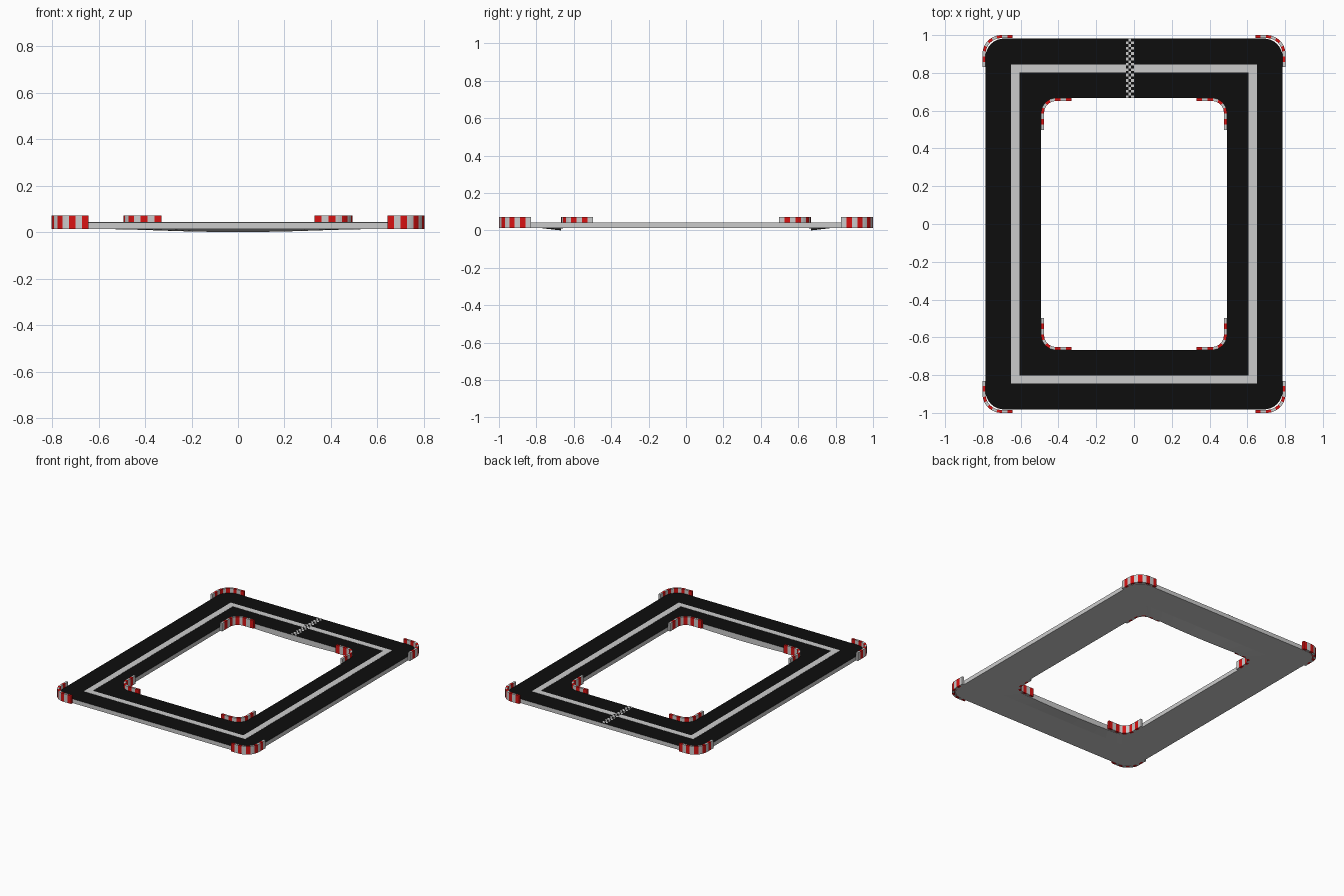
import bpy
from math import sin, cos, pi

if "Cube" in bpy.data.objects:
    bpy.data.objects.remove(bpy.data.objects["Cube"])

Z0, Z1 = 0.012, 0.042      # slab underside and road surface
WALL_TOP = 0.071


def material(name, rgb):
    m = bpy.data.materials.new(name)
    m.diffuse_color = (*rgb, 1)
    m.use_nodes = True
    m.node_tree.nodes["Principled BSDF"].inputs["Base Color"].default_value = m.diffuse_color
    return m


BLACK = material("asphalt_black", (0.004, 0.004, 0.004))
RED = material("kerb_red", (0.7, 0.006, 0.006))


def build(name, verts, faces, mats=(), indices=None):
    me = bpy.data.meshes.new(name)
    me.from_pydata(verts, [], faces)
    for m in mats:
        me.materials.append(m)
    if indices:
        me.polygons.foreach_set("material_index", indices)
    me.update()
    ob = bpy.data.objects.new(name, me)
    bpy.context.collection.objects.link(ob)
    return ob


def rounded_loop(hx, hy, r, z, arc=8, side=10, dip=0.0):
    """Counter-clockwise rounded rectangle with evenly divided sides."""
    corners = []
    for k, (sx, sy) in enumerate(((1, 1), (-1, 1), (-1, -1), (1, -1))):
        corners.append([(sx * (hx - r) + r * cos((k + i / arc) * pi / 2),
                         sy * (hy - r) + r * sin((k + i / arc) * pi / 2))
                        for i in range(arc + 1)])
    pts = []
    for k in range(4):
        pts += corners[k]
        a, b = corners[k][-1], corners[(k + 1) % 4][0]
        pts += [(a[0] + (b[0] - a[0]) * i / side, a[1] + (b[1] - a[1]) * i / side)
                for i in range(1, side)]
    return [(x, y, z - (dip * max(0, 1 - (x / 0.45) ** 2) if abs(y) > hy - 0.01 else 0))
            for x, y in pts]


def ring(name, loops, black_band=None):
    """Skin a closed series of loops into a ring-shaped solid."""
    n, m = len(loops[0]), len(loops)
    faces, idx = [], []
    for j in range(m):
        for i in range(n):
            i2, j2 = (i + 1) % n, (j + 1) % m
            faces.append((j * n + i, j * n + i2, j2 * n + i2, j2 * n + i))
            idx.append(1 if j == black_band else 0)
    return build(name, [v for l in loops for v in l], faces, (None, BLACK), idx)


# Road slab: black surface, grey sides, underside sagging slightly at both short ends
ring("road_slab", [
    rounded_loop(0.787, 0.982, 0.10, Z1),
    rounded_loop(0.492, 0.667, 0.08, Z1),
    rounded_loop(0.492, 0.667, 0.08, Z0, dip=Z0),
    rounded_loop(0.59, 0.77, 0.09, Z0),
    rounded_loop(0.787, 0.982, 0.10, Z0)][::-1], black_band=3)


# Centre line: square-cornered frame lying on the road
def square(hx, hy, z):
    return [(hx, hy, z), (-hx, hy, z), (-hx, -hy, z), (hx, -hy, z)]


ring("lane_line", [square(0.605, 0.803, Z1), square(0.605, 0.803, Z1 + 0.001),
                   square(0.65, 0.845, Z1 + 0.001), square(0.65, 0.845, Z1)])

# Finish line: chequered strip across the back straight
cols, rows = 3, 22
x0, x1, y0, y1, zf = -0.043, -0.001, 0.667, 0.981, Z1 + 0.002
verts = [(x0 + (x1 - x0) * i / cols, y0 + (y1 - y0) * j / rows, zf)
         for j in range(rows + 1) for i in range(cols + 1)]
faces = [(j * 4 + i, j * 4 + i + 1, j * 4 + i + 5, j * 4 + i + 4)
         for j in range(rows) for i in range(cols)]
build("finish_line", verts, faces, (None, BLACK),
      [(i + j) % 2 for j in range(rows) for i in range(cols)])


# Striped corner walls, one corner mirrored to all four
def corner_wall(name, hx, hy, r, x_end, y_end, thick, stripes=10, sub=3):
    leg_y, arc = hy - r - y_end, r * pi / 2
    leg_x = hx - r - x_end
    total = leg_y + arc + leg_x

    def at(s, off):
        """Point on the wall path at length s, shifted inward by off."""
        if s < leg_y:
            return hx - off, y_end + s
        if s < leg_y + arc:
            a = (s - leg_y) / r
            return hx - r + (r - off) * cos(a), hy - r + (r - off) * sin(a)
        return hx - r - (s - leg_y - arc), hy - off

    n = stripes * sub
    vs, fs, idx = [], [], []
    for i in range(n + 1):
        s = total * i / n
        vs += [(*at(s, o), z) for o, z in ((0, Z0), (0, WALL_TOP),
                                           (thick, WALL_TOP), (thick, Z0))]
    for i in range(n):
        for k in range(4):
            a, b = i * 4 + k, i * 4 + (k + 1) % 4
            fs.append((a, a + 4, b + 4, b))
            idx.append((i // sub) % 2)
    fs += [(0, 1, 2, 3), (n * 4 + 3, n * 4 + 2, n * 4 + 1, n * 4)]
    idx += [0, 1]
    ob = build(name, vs, fs, (None, RED), idx)
    mod = ob.modifiers.new("four_corners", "MIRROR")
    mod.use_axis = (True, True, False)


corner_wall("outer_corner_walls", 0.802, 1.0, 0.10, 0.642, 0.83, 0.016)
corner_wall("inner_corner_walls", 0.492, 0.667, 0.08, 0.33, 0.497, 0.016)
